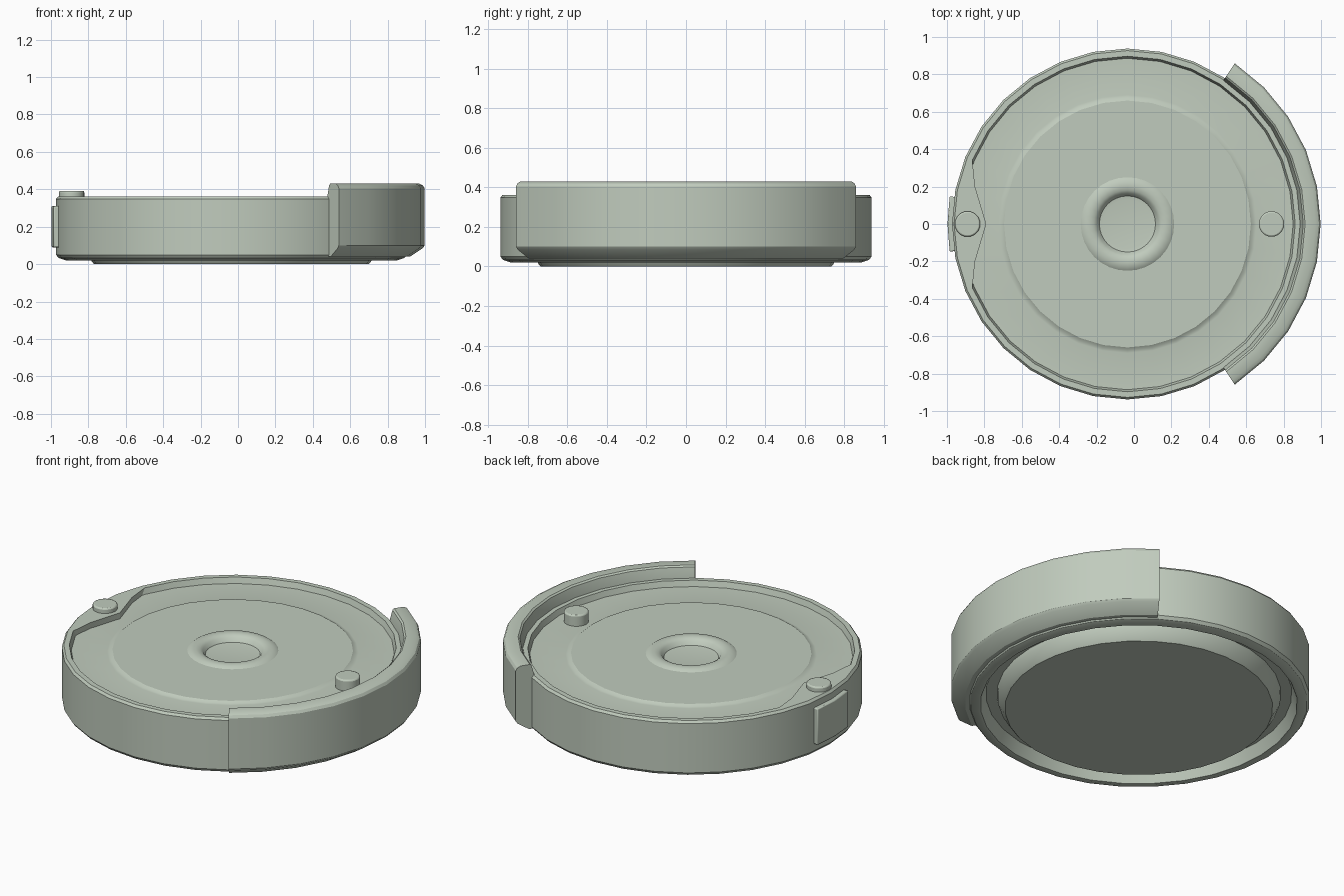
import bpy, bmesh, math

CX = -0.035          # axis of the round body
STEP = math.pi / 16  # 32-sided body

if "Cube" in bpy.data.objects:
    bpy.data.objects.remove(bpy.data.objects["Cube"])

sage = bpy.data.materials.new("pale sage")
sage.use_nodes = True
sage.diffuse_color = (0.53, 0.60, 0.51, 1)
sage.node_tree.nodes["Principled BSDF"].inputs["Base Color"].default_value = (0.53, 0.60, 0.51, 1)


def polar(r, a):
    return CX + r * math.cos(a), r * math.sin(a)


def finish(name, bm, bevel=0):
    bmesh.ops.remove_doubles(bm, verts=bm.verts, dist=1e-5)
    bmesh.ops.recalc_face_normals(bm, faces=bm.faces)
    mesh = bpy.data.meshes.new(name)
    bm.to_mesh(mesh)
    bm.free()
    mesh.materials.append(sage)
    ob = bpy.data.objects.new(name, mesh)
    bpy.context.collection.objects.link(ob)
    if bevel:
        mod = ob.modifiers.new("soft edges", 'BEVEL')
        mod.width, mod.segments = bevel, 2
    bpy.ops.object.select_all(action='DESELECT')
    ob.select_set(True)
    bpy.context.view_layer.objects.active = ob
    bpy.ops.object.shade_smooth_by_angle(angle=math.radians(28))
    return ob


def lathe(name, profile):
    """Full turn of an open profile whose ends lie on the axis."""
    bm = bmesh.new()
    vs = [bm.verts.new((CX + r, 0, z)) for r, z in profile]
    es = [bm.edges.new(p) for p in zip(vs, vs[1:])]
    bmesh.ops.spin(bm, geom=vs + es, cent=(CX, 0, 0), axis=(0, 0, 1),
                   angle=math.tau, steps=32, use_merge=True)
    return finish(name, bm)


def sector(name, section, angles, bevel=0):
    """Closed cross-section swept through part of a turn, with capped ends."""
    bm = bmesh.new()
    rings = [[bm.verts.new((*polar(r, a), z)) for r, z in section] for a in angles]
    n = len(section)
    for p, q in zip(rings, rings[1:]):
        for i in range(n):
            bm.faces.new((p[i], p[(i + 1) % n], q[(i + 1) % n], q[i]))
    bm.faces.new(rings[0])
    bm.faces.new(rings[-1])
    return finish(name, bm, bevel)


def prism(name, outline, z0, z1, bevel=0):
    bm = bmesh.new()
    low = bm.faces.new([bm.verts.new((x, y, z0)) for x, y in outline])
    up = bmesh.ops.extrude_face_region(bm, geom=[low])["geom"]
    for v in up:
        if isinstance(v, bmesh.types.BMVert):
            v.co.z = z1
    if not low.is_valid or len(bm.faces) < len(outline) + 2:
        bm.faces.new([v for v in bm.verts if v.co.z == z0])
    return finish(name, bm, bevel)


# Round body: foot, underside groove, side wall, rim and sunken top
lathe("body", [
    (0, 0), (0.735, 0), (0.745, 0.012), (0.776, 0.065), (0.78, 0.09),
    (0.84, 0.09), (0.87, 0.022), (0.885, 0.02), (0.925, 0.033), (0.938, 0.05),
    (0.938, 0.348), (0.927, 0.362), (0.897, 0.362), (0.886, 0.328),
    (0.69, 0.325), (0.675, 0.328), (0.66, 0.338),
    (0.25, 0.338), (0.235, 0.348), (0.205, 0.353), (0.18, 0.348),
    (0.165, 0.338), (0.15, 0.315), (0.13, 0.312), (0, 0.312)])

# Raised bumper wall on the left side
sector("bumper", [
    (0.92, 0.04), (0.955, 0.04), (1.023, 0.085), (1.033, 0.10),
    (1.033, 0.405), (1.024, 0.42), (1.005, 0.43), (0.95, 0.43),
    (0.94, 0.422), (0.92, 0.35)], [i * STEP for i in range(-5, 6)])

# Wedge-shaped ledge carrying the outer button
ledge = [polar(0.898, i * STEP) for i in range(14, 19)]
prism("button_ledge", ledge + [(-0.85, -0.2), (-0.79, 0), (-0.85, 0.2)], 0.31, 0.362)

# Two push buttons
for label, x, base in (("outer", -0.89, 0.34), ("inner", 0.735, 0.31)):
    ring = [(x + 0.068 * math.cos(i * math.tau / 24), 0.068 * math.sin(i * math.tau / 24))
            for i in range(24)]
    prism(label + "_button", ring, base, 0.392, 0.008)

# Curved cover plate on the right side
sector("side_plate", [(0.92, 0.09), (0.962, 0.09), (0.962, 0.31), (0.92, 0.31)],
       [math.pi + a for a in (-0.155, 0, 0.155)], 0.006)
